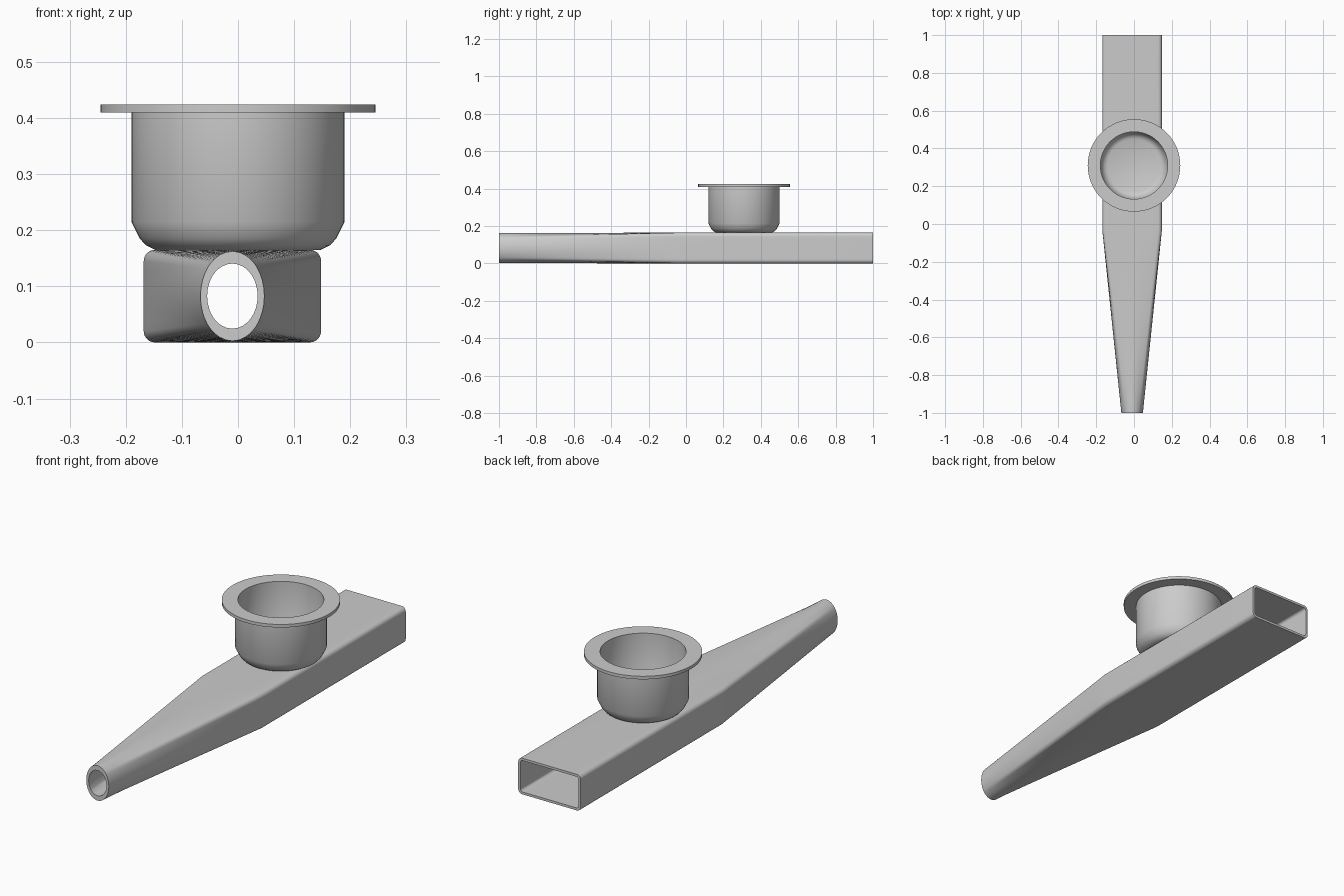
import bpy, bmesh, math

if "Cube" in bpy.data.objects:
    bpy.data.objects.remove(bpy.data.objects["Cube"])

metal = bpy.data.materials.new("light_grey")
metal.diffuse_color = (0.6, 0.6, 0.6, 1)
metal.use_nodes = True
metal.node_tree.nodes["Principled BSDF"].inputs["Base Color"].default_value = metal.diffuse_color

CX, CZ = -0.01, 0.0825   # tube axis
N = 8                    # points per side and per corner


def finish(name, bm, angle):
    bmesh.ops.recalc_face_normals(bm, faces=bm.faces)
    me = bpy.data.meshes.new(name)
    bm.to_mesh(me)
    bm.free()
    ob = bpy.data.objects.new(name, me)
    bpy.context.collection.objects.link(ob)
    me.materials.append(metal)
    bpy.ops.object.select_all(action='DESELECT')
    bpy.context.view_layer.objects.active = ob
    ob.select_set(True)
    bpy.ops.object.shade_smooth_by_angle(angle=math.radians(angle))
    return ob


def rounded_rect(hx, hz, r):
    """Corner arcs joined by subdivided straight sides."""
    pts = []
    for q, (sx, sz) in enumerate([(1, 1), (-1, 1), (-1, -1), (1, -1)]):
        for i in range(N):
            a = math.pi / 2 * (q + i / (N - 1))
            pts.append((sx * (hx - r) + r * math.cos(a), sz * (hz - r) + r * math.sin(a)))
    out = []
    for q in range(4):
        arc = pts[q * N:(q + 1) * N]
        out += arc
        (x0, z0), (x1, z1) = arc[-1], pts[((q + 1) * N) % (4 * N)]
        for i in range(1, N):
            out.append((x0 + (x1 - x0) * i / N, z0 + (z1 - z0) * i / N))
    return out


def matching_ellipse(rx, rz, rect, hx, hz):
    """Ellipse points in the direction of each (normalised) rectangle point."""
    out = []
    for x, z in rect:
        a = math.atan2(z / hz, x / hx)
        out.append((rx * math.cos(a), rz * math.sin(a)))
    return out


def wall_rings(bm, hx, hz, r, rx, rz):
    rect = rounded_rect(hx, hz, r)
    ell = matching_ellipse(rx, rz, rect, hx, hz)
    rings = []
    steps = 16
    stations = [(-1 + 0.97 * i / steps, i / steps) for i in range(steps + 1)] + [(1, 1)]
    for y, t in stations:
        rings.append([bm.verts.new((CX + e[0] + (p[0] - e[0]) * t, y,
                                    CZ + e[1] + (p[1] - e[1]) * t))
                      for e, p in zip(ell, rect)])
    return rings


def bridge(bm, a, b):
    n = len(a)
    for i in range(n):
        bm.faces.new((a[i], a[(i + 1) % n], b[(i + 1) % n], b[i]))


# Hollow tube: oval mouth widening to an open rectangular end
bm = bmesh.new()
outer = wall_rings(bm, 0.158, 0.0825, 0.02, 0.057, 0.08)
inner = wall_rings(bm, 0.147, 0.0715, 0.012, 0.045, 0.058)
for rings in (outer, inner):
    for a, b in zip(rings, rings[1:]):
        bridge(bm, a, b)
bridge(bm, outer[0], inner[0])
bridge(bm, outer[-1], inner[-1])
finish("tapered_tube", bm, 35)

# Flanged cup: closed profile spun round its axis
profile = [(0, 0.165), (0.148, 0.165), (0.164, 0.173), (0.175, 0.185), (0.19, 0.215),
           (0.19, 0.41), (0.245, 0.41), (0.245, 0.424), (0.178, 0.424),
           (0.178, 0.22), (0.165, 0.193), (0.155, 0.184), (0.14, 0.178), (0, 0.178)]
bm = bmesh.new()
S = 64
rings = []
for r, z in profile:
    if r == 0:
        rings.append([bm.verts.new((0, 0.31, z))])
    else:
        rings.append([bm.verts.new((r * math.cos(2 * math.pi * i / S),
                                    0.31 + r * math.sin(2 * math.pi * i / S), z))
                      for i in range(S)])
bm.faces.new(rings[1])
bm.faces.new(rings[-2])
for a, b in zip(rings[1:-2], rings[2:-1]):
    bridge(bm, a, b)
for tip in (rings[0], rings[-1]):
    bm.verts.remove(tip[0])
finish("flanged_cup", bm, 35)
